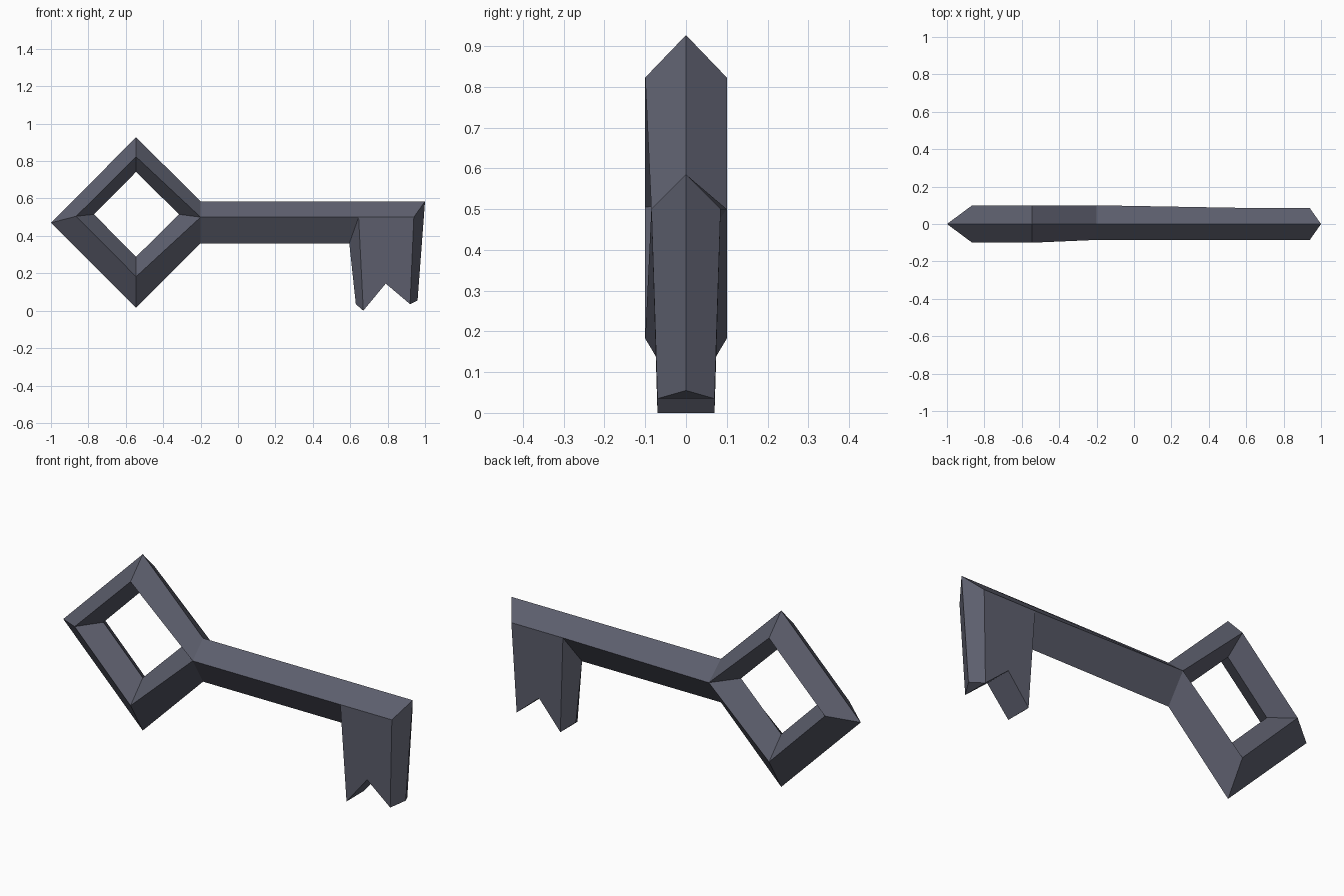
import bpy, bmesh

if "Cube" in bpy.data.objects:
    bpy.data.objects.remove(bpy.data.objects["Cube"])

# Centre-plane outline (y = 0): diamond bow, shaft ridge, bit edges
CENTRE = {
    "L": (-1, .47), "T": (-.545, .927), "B": (-.545, .015),
    "JT": (-.2, .585), "JB": (-.2, .36),
    "E": (1, .585), "S": (.595, .36), "TA": (.63, .035), "TB": (.96, .055),
    "il": (-.77, .515), "it": (-.545, .742), "ir": (-.315, .515), "ib": (-.545, .288),
}
# Bevel ridge on each side: x, z, depth
SIDE = {
    "l": (-.865, .505, .1), "t": (-.545, .823, .1), "b": (-.545, .182, .1),
    "r": (-.2, .5, .1), "s": (.645, .5, .085), "e": (.94, .5, .085),
    "a": (.67, 0, .07), "n": (.79, .145, .073), "c": (.92, .035, .07),
}
# Faces repeated on the front and back halves
FACES = [
    "L T t l", "T JT r t", "JB B b r", "B L l b",      # bow, outer bevel
    "l t it il", "t r ir it", "r b ib ir", "b l il ib",  # bow, inner bevel
    "JT E e s r", "JB S s r",                            # shaft
    "S TA a s", "s a n c e", "e c TB E",                 # bit
]

bm = bmesh.new()
centre = {k: bm.verts.new((x, 0, z)) for k, (x, z) in CENTRE.items()}
halves = []
for sign in (-1, 1):
    half = dict(centre)
    for k, (x, z, d) in SIDE.items():
        if k == "r" and sign < 0:
            d = .085        # front junction is slightly shallower
        half[k] = bm.verts.new((x, sign * d, z))
    for f in FACES:
        bm.faces.new([half[k] for k in f.split()])
    halves.append(half)

# Underside of the two teeth, bridging front to back
front, back = halves
for p, q in (("a", "n"), ("n", "c")):
    bm.faces.new((front[p], front[q], back[q], back[p]))
for tip, p in (("TA", "a"), ("TB", "c")):
    bm.faces.new((centre[tip], front[p], back[p]))

bmesh.ops.recalc_face_normals(bm, faces=bm.faces[:])
mesh = bpy.data.meshes.new("key")
bm.to_mesh(mesh)
bm.free()
key = bpy.data.objects.new("key", mesh)
bpy.context.collection.objects.link(key)

metal = bpy.data.materials.new("dark_metal")
metal.diffuse_color = (.11, .115, .155, 1)
metal.use_nodes = True
metal.node_tree.nodes["Principled BSDF"].inputs["Base Color"].default_value = metal.diffuse_color
mesh.materials.append(metal)
